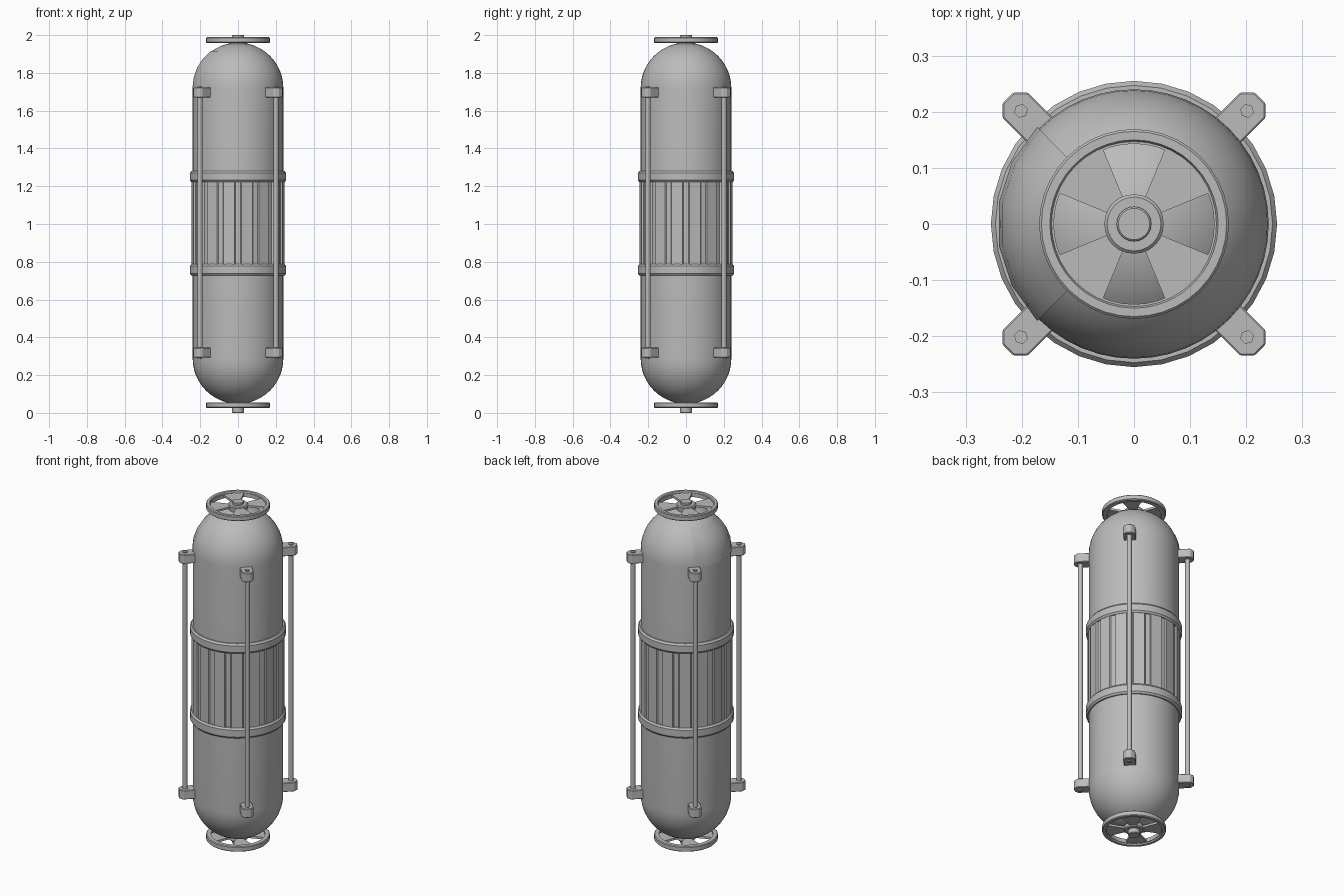
import bpy, bmesh, math
from mathutils import Matrix

if "Cube" in bpy.data.objects:
    bpy.data.objects.remove(bpy.data.objects["Cube"])

grey = bpy.data.materials.new("plain grey")
grey.diffuse_color = (0.5, 0.5, 0.5, 1)
grey.use_nodes = True
grey.node_tree.nodes["Principled BSDF"].inputs["Base Color"].default_value = grey.diffuse_color
TAU = 2 * math.pi


def finish(bm, name, angle=None):
    bmesh.ops.remove_doubles(bm, verts=bm.verts, dist=1e-5)
    bmesh.ops.recalc_face_normals(bm, faces=bm.faces)
    me = bpy.data.meshes.new(name)
    bm.to_mesh(me)
    bm.free()
    ob = bpy.data.objects.new(name, me)
    bpy.context.collection.objects.link(ob)
    me.materials.append(grey)
    if angle:
        bpy.ops.object.select_all(action='DESELECT')
        ob.select_set(True)
        bpy.context.view_layer.objects.active = ob
        bpy.ops.object.shade_smooth_by_angle(angle=math.radians(angle))
    return ob


def lathe(name, profile, segs, closed=False, angle=35):
    """Spin a (radius, z) profile round the z axis."""
    bm = bmesh.new()
    vs = [bm.verts.new((r, 0, z)) for r, z in profile]
    edges = [bm.edges.new(p) for p in zip(vs, vs[1:])]
    if closed:
        edges.append(bm.edges.new((vs[-1], vs[0])))
    bmesh.ops.spin(bm, geom=vs + edges, cent=(0, 0, 0), axis=(0, 0, 1),
                   angle=TAU, steps=segs, use_merge=True)
    return finish(bm, name, angle)


def prism(name, pts, z0, z1, turn=0, angle=None, bevel=0):
    """Extrude a flat outline from z0 to z1, turned about z."""
    bm = bmesh.new()
    f = bm.faces.new([bm.verts.new((x, y, z0)) for x, y in pts])
    top = bmesh.ops.extrude_face_region(bm, geom=[f])["geom"]
    bmesh.ops.translate(bm, vec=(0, 0, z1 - z0),
                        verts=[v for v in top if isinstance(v, bmesh.types.BMVert)])
    if bevel:
        bmesh.ops.recalc_face_normals(bm, faces=bm.faces)
        bmesh.ops.bevel(bm, geom=bm.edges[:], offset=bevel, segments=1, affect='EDGES')
    bmesh.ops.rotate(bm, verts=bm.verts, matrix=Matrix.Rotation(turn, 3, 'Z'))
    return finish(bm, name, angle)


def circle(r, n, cx=0):
    return [(cx + r * math.cos(TAU * i / n), r * math.sin(TAU * i / n)) for i in range(n)]


# Capsule tank with round ends
R, N = 0.24, 12
low = [(R * math.sin(i * TAU / 4 / N), 0.288 - R * math.cos(i * TAU / 4 / N)) for i in range(N + 1)]
high = [(R * math.cos(i * TAU / 4 / N), 1.72 + R * math.sin(i * TAU / 4 / N)) for i in range(N + 1)]
lathe("tank_body", low + high, 48)

# Coarse cover plate on the left side of the upper dome
bm = bmesh.new()
rows = []
for i in range(5):
    e = i * math.radians(52) / 4
    rows.append([bm.verts.new((0.244 * math.cos(e) * math.cos(a), 0.244 * math.cos(e) * math.sin(a),
                               1.72 + 0.244 * math.sin(e)))
                 for a in [math.radians(135 + 18 * k) for k in range(6)]])
for a, b in zip(rows, rows[1:]):
    for k in range(5):
        bm.faces.new((a[k], a[k + 1], b[k + 1], b[k]))
finish(bm, "dome_cover", 40)

# Fluted sleeve round the middle
outline = []
for k in range(16):
    for deg, r in ((-2.6, 0.237), (2.6, 0.237), (4.2, 0.247), (18.3, 0.247)):
        a = math.radians(k * 22.5 + deg)
        outline.append((r * math.cos(a), r * math.sin(a)))
prism("fluted_sleeve", outline, 0.77, 1.24)

# Raised bands above and below the sleeve
for name, z0, z1 in (("upper_band", 1.222, 1.28), ("lower_band", 0.727, 0.787)):
    lathe(name, [(0.232, z0), (0.247, z0), (0.255, z0 + 0.01), (0.255, z1 - 0.01),
                 (0.247, z1), (0.232, z1)], 32, closed=True)

# Spoked end wheels with hubs
for name, zc, s, tip in (("top", 1.974, 1, 2.0), ("bottom", 0.041, -1, 0.0)):
    shape = [(0.143, -0.015), (0.165, -0.015), (0.169, -0.011), (0.169, 0.011), (0.165, 0.015),
             (0.150, 0.015), (0.147, 0.008), (0.143, 0.008)]
    lathe(name + "_wheel_rim", [(r, zc + s * z) for r, z in shape], 40, closed=True)
    hub = [(0, zc - s * 0.02), (0.05, zc - s * 0.02), (0.053, zc + s * 0.008), (0.048, zc + s * 0.013),
           (0.031, zc + s * 0.013), (0.031, tip - s * 0.003), (0.028, tip), (0, tip)]
    lathe(name + "_wheel_hub", hub, 24)
    for k in range(4):
        t = math.tan(math.radians(22.5))
        prism(f"{name}_wheel_spoke_{k + 1}",
              [(0.04, -0.04 * t), (0.136, -0.136 * t), (0.148, 0), (0.136, 0.136 * t), (0.04, 0.04 * t)],
              zc - 0.006, zc + 0.006, math.radians(45 + 90 * k))

# Four side rods held by chamfered brackets
plate = [(0.225, -0.032), (0.30, -0.032), (0.318, -0.0135),
         (0.318, 0.0135), (0.30, 0.032), (0.225, 0.032)]
for k in range(4):
    turn = math.radians(45 + 90 * k)
    prism(f"side_rod_{k + 1}", circle(0.0135, 12, 0.285), 0.30, 1.715, turn, 40)
    for name, z0, z1 in (("upper", 1.67, 1.723), ("lower", 0.292, 0.345)):
        prism(f"{name}_bracket_{k + 1}", plate, z0, z1, turn, bevel=0.003)
        # Hexagonal bolt on the outer face
        face, d = (z1, 0.006) if name == "upper" else (z0, -0.006)
        prism(f"{name}_bolt_{k + 1}", circle(0.0125, 6, 0.285), face - d, face + d, turn)
